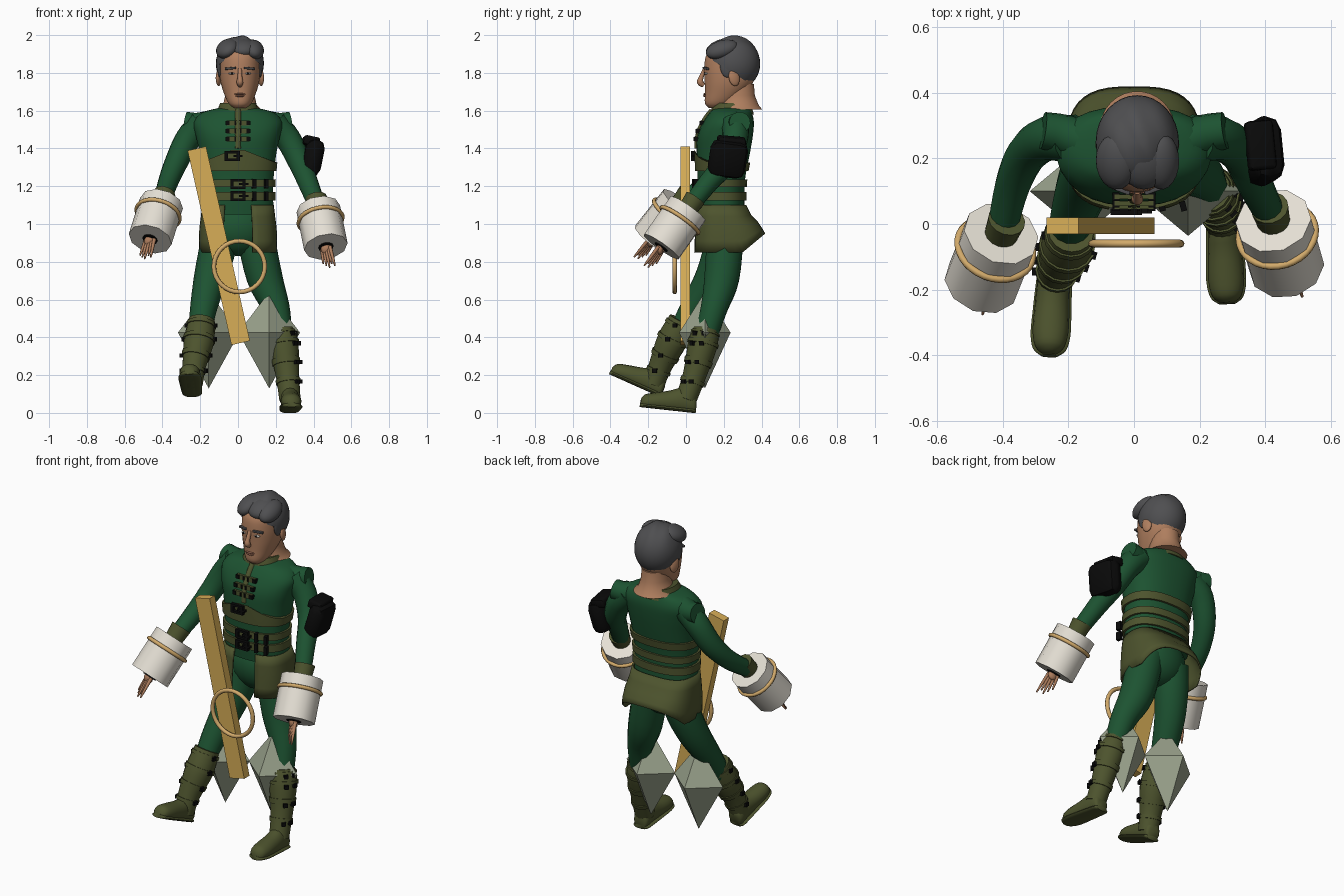
import bpy, bmesh, math
from mathutils import Vector, Matrix

cube = bpy.data.objects.get("Cube")
if cube:
    bpy.data.objects.remove(cube)


def colour(name, r, g, b):
    m = bpy.data.materials.new(name)
    m.use_nodes = True
    m.diffuse_color = (r, g, b, 1)
    m.node_tree.nodes["Principled BSDF"].inputs["Base Color"].default_value = (r, g, b, 1)
    return m


GREEN = colour("green cloth", .012, .086, .031)
OLIVE = colour("olive leather", .075, .088, .027)
SKIN = colour("skin", .43, .21, .113)
LIP = colour("lip", .3, .13, .08)
HAIR = colour("grey hair", .078, .078, .082)
WHITE = colour("off white", .78, .74, .66)
BLACK = colour("black", .003, .003, .003)
WOOD = colour("plank wood", .68, .42, .095)
ROPE = colour("rope", .64, .4, .145)
STONE = colour("grey green", .32, .36, .26)


def finish(name, bm, mat, smooth=True, matrix=None):
    if matrix:
        bm.transform(matrix)
    bmesh.ops.recalc_face_normals(bm, faces=bm.faces)
    mesh = bpy.data.meshes.new(name)
    bm.to_mesh(mesh)
    bm.free()
    mesh.materials.append(mat)
    ob = bpy.data.objects.new(name, mesh)
    bpy.context.collection.objects.link(ob)
    if smooth:
        bpy.ops.object.select_all(action='DESELECT')
        ob.select_set(True)
        bpy.context.view_layer.objects.active = ob
        bpy.ops.object.shade_smooth_by_angle(angle=math.radians(45))
    return ob


def dense(points, steps=4):
    """Catmull-Rom refinement of stations of any dimension."""
    p = [Vector(q) for q in points]
    p = [p[0] * 2 - p[1]] + p + [p[-1] * 2 - p[-2]]
    out = []
    for a, b, c, d in zip(p, p[1:], p[2:], p[3:]):
        for i in range(steps):
            t = i / steps
            out.append((b * 2 + (c - a) * t + (a * 2 - b * 5 + c * 4 - d) * t * t
                        + (b * 3 - a - c * 3 + d) * t ** 3) / 2)
    return out + [p[-2]]


def skin_rings(rings, cap=True):
    bm = bmesh.new()
    loops = [[bm.verts.new(v) for v in ring] for ring in rings]
    n = len(loops[0])
    for a, b in zip(loops, loops[1:]):
        for i in range(n):
            bm.faces.new((a[i], a[(i + 1) % n], b[(i + 1) % n], b[i]))
    if cap:
        bm.faces.new(loops[0])
        bm.faces.new(loops[-1])
    return bm


def tube(name, points, mat, sides=14, steps=4):
    """Round limb through stations of x, y, z, radius."""
    pts = dense(points, steps)
    rings = []
    for i, p in enumerate(pts):
        t = (pts[min(i + 1, len(pts) - 1)] - pts[max(i - 1, 0)]).to_3d()
        q = Vector((0, 0, -1)).rotation_difference(t.normalized())
        rings.append([p.to_3d() + q @ Vector((math.cos(a), math.sin(a), 0)) * p[3]
                      for a in (math.tau * k / sides for k in range(sides))])
    return finish(name, skin_rings(rings), mat)


def power(v, e):
    return math.copysign(abs(v) ** e, v)


def layers(stations, xc=0, grow=0, sides=28, e=.85):
    """Horizontal rings from stations of z, front y, back y, half width."""
    rings = []
    for z, f, b, w in stations:
        angles = [math.tau * (k + .5) / sides for k in range(sides)]
        rings.append([(xc + (w + grow) * power(math.cos(a), e),
                       (f + b) / 2 + ((b - f) / 2 + grow) * power(math.sin(a), e), z) for a in angles])
    return rings


def place(loc, rot=(0, 0, 0)):
    m = Matrix.Translation(loc)
    for angle, axis in zip(rot, "XYZ"):
        m = m @ Matrix.Rotation(angle, 4, axis)
    return m


def ball(name, loc, radii, mat, rot=(0, 0, 0)):
    bm = bmesh.new()
    bmesh.ops.create_uvsphere(bm, u_segments=20, v_segments=12, radius=1)
    bm.transform(Matrix.Diagonal((*radii, 1)))
    return finish(name, bm, mat, True, place(loc, rot))


def box(name, loc, size, mat, rot=(0, 0, 0), bevel=0):
    bm = bmesh.new()
    bmesh.ops.create_cube(bm, size=1)
    bm.transform(Matrix.Diagonal((*size, 1)))
    if bevel:
        bmesh.ops.bevel(bm, geom=bm.edges[:], offset=bevel, segments=2, affect='EDGES', profile=.5)
    return finish(name, bm, mat, bevel > 0, place(loc, rot))


def hoop(name, loc, axis, radius, thick, mat):
    bpy.ops.mesh.primitive_torus_add(major_radius=radius, minor_radius=thick, major_segments=32,
                                     minor_segments=8, location=loc,
                                     rotation=Vector(axis).to_track_quat('Z', 'Y').to_euler())
    ob = bpy.context.object
    ob.name = name
    ob.data.materials.append(mat)
    bpy.ops.object.shade_smooth()


# Jacket body
body = dense([(1.05, .07, .31, .19), (1.15, .06, .31, .187), (1.25, .06, .315, .19), (1.38, .055, .34, .205),
              (1.47, .06, .355, .225), (1.54, .09, .36, .235), (1.59, .125, .35, .19), (1.615, .15, .34, .1)])
finish("jacket", skin_rings(layers(body)), GREEN)


def body_at(z):
    for a, b in zip(body, body[1:]):
        if a[0] <= z <= b[0]:
            return a.lerp(b, (z - a[0]) / (b[0] - a[0]))


# Belts follow the jacket shape; the corset rises to an arch at the front
for name, low, high in (("corset", 1.28, 1.325), ("upper_belt", 1.195, 1.235), ("lower_belt", 1.125, 1.17)):
    rings = layers([body_at(low), body_at((low + high) / 2), body_at(high)], grow=.012)
    if name == "corset":
        rings[-1] = [(x, y, z + .08 * max(0, 1 - abs(x) / .2) * (y < .2)) for x, y, z in rings[-1]]
    finish(name, skin_rings(rings), OLIVE)
for name, x, z in (("corset", -.03, 1.36), ("upper", .0, 1.212), ("lower", .0, 1.148)):
    y = body_at(z)[1] - .018
    for dx in (-.032, .032):
        box(name + "_buckle_side", (x + dx, y, z), (.018, .02, .052), BLACK)
    for dz in (-.02, .02):
        box(name + "_buckle_bar", (x, y, z + dz), (.08, .02, .013), BLACK)
    box(name + "_buckle_pin", (x + .03, y, z), (.05, .02, .012), BLACK)
    if z < 1.3:
        for dx in (.085, .15):
            box(name + "_belt_loop", (x + dx, y + .012, z), (.018, .03, .05), BLACK, (0, 0, .25))

# Collar, placket and chest clasps
finish("collar", skin_rings(layers([(1.58, .13, .36, .12), (1.615, .135, .35, .105), (1.64, .15, .35, .095)])), OLIVE)
tube("placket", [(0, body_at(z)[1] + .006, z, .017) for z in (1.6, 1.55, 1.48, 1.4)], OLIVE, 8)
for z in (1.535, 1.492, 1.45):
    y = body_at(z)[1] - .004
    box("clasp_strap", (0, y, z), (.12, .014, .028), OLIVE)
    for x, size in ((-.055, .022), (.055, .022), (-.014, .009), (.014, .009)):
        box("clasp_stud", (x, y, z), (size, .026, .022), BLACK)

# Open-fronted skirt with a raised back hem
skirt = layers([(1.1, .06, .32, .19), (1.04, .052, .345, .197), (.98, .048, .38, .205),
                (.91, .042, .405, .208), (.85, .04, .42, .205)], sides=40, e=.68)
for k, ring in enumerate(skirt):
    skirt[k] = [(x, y, z + .025 * k * max(0, (y - .3) / .12)) for x, y, z in ring]
bm = skin_rings(skirt, cap=False)
gap = [f for f in bm.faces if f.calc_center_median().y < .2 and f.calc_center_median().z < 1.07
       and abs(f.calc_center_median().x) < .065]
bmesh.ops.delete(bm, geom=gap, context='FACES')
finish("skirt", bm, OLIVE).modifiers.new("thickness", 'SOLIDIFY').thickness = .01
ball("hips", (0, .2, .98), (.17, .125, .15), GREEN)

# Head, neck and face
face = dense([(1.615, .12, .19, .035), (1.64, .1, .25, .062), (1.7, .1, .32, .088), (1.76, .098, .36, .104),
              (1.83, .096, .37, .108), (1.9, .11, .36, .1), (1.95, .17, .31, .055)])
finish("head", skin_rings(layers(face, .01, e=.92)), SKIN)
finish("neck", skin_rings(layers([(1.74, .19, .36, .075), (1.68, .18, .365, .078),
                                  (1.63, .17, .385, .09), (1.605, .17, .405, .115)], .01, e=1)), SKIN)
tube("nose", [(.01, .1, 1.82, .01), (.01, .08, 1.775, .013), (.01, .076, 1.75, .018), (.01, .094, 1.732, .011)], SKIN)
ball("upper_lip", (.01, .1, 1.688), (.03, .009, .005), LIP)
ball("lower_lip", (.01, .1, 1.678), (.024, .009, .006), LIP)
for s in (-1, 1):
    ball("eye", (.01 + s * .042, .108, 1.797), (.018, .012, .006), WHITE)
    ball("iris", (.01 + s * .042, .099, 1.797), (.006, .005, .006), BLACK)
    box("eyebrow", (.01 + s * .05, .105, 1.824), (.06, .016, .012), HAIR, (0, s * .1, s * .35), .003)
    ball("ear", (.01 + s * .112, .255, 1.775), (.014, .03, .045), SKIN, (.2, 0, s * .3))

# Hair cap cut along a slanting hairline, with swept front waves
bm = bmesh.new()
bmesh.ops.create_uvsphere(bm, u_segments=32, v_segments=20, radius=1)
for v in bm.verts:
    v.co *= 1 + .025 * math.sin(9 * v.co.x + 4 * v.co.y) * max(0, v.co.z)
bm.transform(Matrix.Translation((.01, .25, 1.85)) @ Matrix.Diagonal((.127, .143, .146, 1)))
bmesh.ops.bisect_plane(bm, geom=bm.verts[:] + bm.edges[:] + bm.faces[:], plane_co=(0, .11, 1.885),
                       plane_no=(0, -.62, -1), clear_outer=True)
finish("hair", bm, HAIR)
for x, wide, tilt in ((-.055, .065, -.45), (.03, .075, .0), (.085, .055, .5)):
    ball("hair_wave", (x, .19, 1.937 - abs(x) * .15), (wide, .088, .045), HAIR, (.3, tilt, 0))
for s in (-1, 1):
    ball("sideburn", (.01 + s * .106, .22, 1.84), (.014, .04, .065), HAIR)

# Arms, cups on the forearms and hands
for side, s, top, end in (("right", -1, (-.405, -.03, 1.11), (-.465, -.18, .92)),
                          ("left", 1, (.425, .01, 1.08), (.465, -.13, .88))):
    a, b = Vector(top), Vector(end)
    d = (b - a).normalized()
    tube(side + "_arm", [(s * .19, .26, 1.53, .075), (s * .265, .26, 1.45, .068), (s * .325, .215, 1.33, .062),
                         (s * .37, .12, 1.22, .054), (*a, .045)], GREEN)
    tube(side + "_shoulder_cap", [(s * .15, .25, 1.535, .066), (s * .22, .275, 1.53, .06),
                                  (s * .278, .285, 1.538, .057)], GREEN)
    tube(side + "_cuff", [(*(a - d * .07), .058), (*(a - d * .03), .054), (*(a + d * .02), .05)], OLIVE)
    tube(side + "_cup", [(*a, .117), (*b, .117)], WHITE, 10, 1)
    hoop(side + "_cup_rope", a.lerp(b, .3), d, .118, .011, ROPE)
    tube(side + "_cup_opening", [(*b, .04), (*(b + d * .006), .04)], BLACK, 12, 1)
    ball(side + "_palm", b + d * .015, (.028, .018, .03), SKIN)
    for k in range(5):
        root = b + Vector((.011 * (k - 2), -.008 * k + .016, 0))
        tip = root + d * (.1 + .012 * (k % 3)) + Vector((.004 * (k - 2), -.006 * (k - 2), -.01))
        tube(side + "_finger", [(*root, .01), (*root.lerp(tip, .6), .008), (*tip, .004)], SKIN, 8, 2)
box("elbow_guard", (.394, .222, 1.345), (.1, .2, .2), BLACK, (-.15, .2, .1), .045)
box("elbow_guard_rim", (.385, .24, 1.435), (.085, .15, .05), BLACK, (-.1, .2, .1), .012)

# Legs and boots
shoe = dense([(.015, .03, .06), (0, .045, .1), (-.06, .05, .13), (-.13, .053, .105),
              (-.21, .055, .085), (-.26, .044, .07), (-.28, .02, .045)], 3)


def shoe_part(name, grow, height, loc, rot):
    rings = []
    for y, w, h in shoe:
        h = height or h
        rings.append([((w + grow) * math.cos(a), y * (1 + grow), max(0, h * (.45 + .55 * math.sin(a))))
                      for a in (math.tau * k / 16 for k in range(16))])
    finish(name, skin_rings(rings), OLIVE, True, place(loc, rot))


legs = {
    "left": ([(.085, .21, .97, .1), (.14, .19, .72, .095), (.2, .15, .56, .073), (.225, .11, .42, .062)],
             [(.227, .105, .44, .068), (.242, .088, .36, .078), (.262, .045, .2, .062), (.275, 0, .07, .056)],
             (.273, .035, 0), (-.11, 0, .04), (-.75, -.1)),
    "right": ([(-.085, .21, .97, .1), (-.115, .18, .84, .096), (-.15, .125, .7, .086), (-.185, .03, .54, .07),
               (-.2, -.03, .43, .06)],
              [(-.192, -.022, .49, .07), (-.207, -.075, .38, .08), (-.232, -.135, .25, .062),
               (-.242, -.17, .15, .055)],
              (-.242, -.15, .09), (-.42, 0, -.06), (-.3, math.pi)),
}
for side, (leg, boot, heel, turn, buckles) in legs.items():
    tube(side + "_leg", leg, GREEN)
    tube(side + "_boot", boot, OLIVE, 16)
    shoe_part(side + "_foot", 0, 0, heel, turn)
    shoe_part(side + "_sole", .006, .025, heel, turn)
    path = dense(boot, 6)
    for i in (1, 5, 9, 13):
        p, q = path[i], path[i + 1]
        tube(side + "_boot_strap", [(*p.to_3d(), p[3] + .006), (*q.to_3d(), q[3] + .006)], OLIVE, 16, 1)
        for angle in buckles:
            out = Vector((math.cos(angle), math.sin(angle), 0)) * (p[3] + .006)
            box(side + "_boot_buckle", p.to_3d().lerp(q.to_3d(), .5) + out, (.018, .024, .022), BLACK, (0, 0, angle))

# Four-sided spikes behind the knees
for s in (-1, 1):
    bm = bmesh.new()
    x0 = .005 + s * .16
    ring = [bm.verts.new((x0 + x, .1 + y, .425)) for x, y in ((.163, 0), (0, .136), (-.163, 0), (0, -.136))]
    for z in (.64, .13):
        tip = bm.verts.new((x0, .1, z))
        for k in range(4):
            bm.faces.new((ring[k], ring[(k + 1) % 4], tip))
    finish("knee_spike", bm, STONE, False)

# Leaning plank and hanging ring
box("plank", (-.102, -.005, .885), (.1, .05, 1.055), WOOD, (0, -.222, 0))
hoop("ring", (.007, -.06, .775), (0, 1, 0), .135, .012, ROPE)
